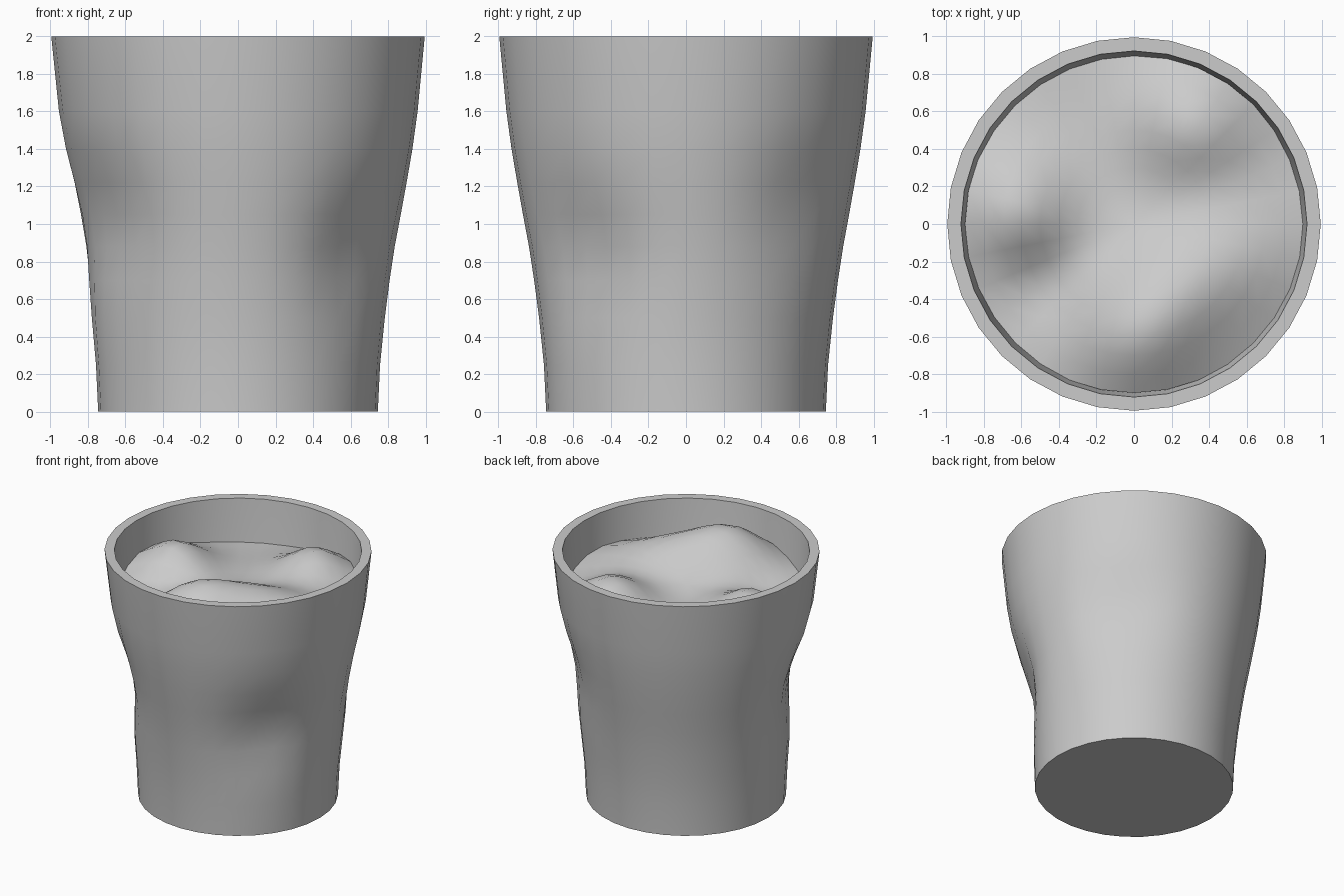
import bpy, bmesh, math

cube = bpy.data.objects.get("Cube")
if cube:
    bpy.data.objects.remove(cube, do_unlink=True)

SIDES = 32

grey = bpy.data.materials.new("plain_grey")
grey.use_nodes = True
colour = (0.6, 0.6, 0.6, 1)
grey.diffuse_color = colour
grey.node_tree.nodes["Principled BSDF"].inputs["Base Color"].default_value = colour

# Wall dents: angle in degrees, height, depth, angular spread, height spread
DENTS = [(208, 1.03, 0.1, 21, 0.25),
         (-40, 0.85, 0.09, 15, 0.24),
         (45, 1.12, 0.06, 16, 0.22)]

# Fill lumps: x, y, height, spread
LUMPS = [(0, -0.62, 0.26, 0.24), (0.3, -0.3, 0.19, 0.26),
         (0.68, -0.1, 0.1, 0.25), (0.32, 0.53, 0.24, 0.22),
         (-0.63, 0.07, 0.22, 0.21), (-0.5, -0.32, -0.06, 0.14)]


def dent_at(angle, z):
    total = 0
    for a, h, depth, spread, tall in DENTS:
        off = (math.degrees(angle) - a + 180) % 360 - 180
        total += depth * math.exp(-(off / spread) ** 2 / 2 - ((z - h) / tall) ** 2 / 2)
    return total


def fill_height(x, y):
    return 1.65 + sum(h * math.exp(-((x - a) ** 2 + (y - b) ** 2) / (2 * s * s))
                      for a, b, h, s in LUMPS)


def ring(bm, radius, height):
    """Add a ring; radius depends on angle and height on x and y."""
    verts = []
    for i in range(SIDES):
        a = 2 * math.pi * i / SIDES
        r = radius(a)
        x, y = r * math.cos(a), r * math.sin(a)
        verts.append(bm.verts.new((x, y, height(x, y))))
    return verts


def bridge(bm, low, high):
    for i in range(SIDES):
        j = (i + 1) % SIDES
        bm.faces.new((low[i], low[j], high[j], high[i]))


def finish(bm, name):
    mesh = bpy.data.meshes.new(name)
    bm.to_mesh(mesh)
    bm.free()
    mesh.materials.append(grey)
    obj = bpy.data.objects.new(name, mesh)
    bpy.context.collection.objects.link(obj)
    bpy.ops.object.select_all(action='DESELECT')
    obj.select_set(True)
    bpy.context.view_layer.objects.active = obj
    bpy.ops.object.shade_smooth_by_angle(angle=math.radians(40))


# Tapered cup: outer wall, flat rim, inner wall
OUTER = [(0, 0.745), (0.25, 0.757), (0.5, 0.783), (0.7, 0.81), (0.88, 0.838),
         (1.05, 0.87), (1.22, 0.9), (1.4, 0.93), (1.6, 0.957), (2, 0.995)]
INNER = [(2, 0.922), (1.6, 0.89), (1.4, 0.865)]
bm = bmesh.new()
rings = [ring(bm, lambda a, r=r, z=z: r - dent_at(a, z), lambda x, y, z=z: z)
         for z, r in OUTER[:-1]]
rings += [ring(bm, lambda a, r=r: r, lambda x, y, z=z: z)
          for z, r in OUTER[-1:] + INNER]
for low, high in zip(rings, rings[1:]):
    bridge(bm, low, high)
bm.faces.new(list(reversed(rings[0])))
finish(bm, "cup")

# Lumpy fill surface
bm = bmesh.new()
STEPS = 9
rings = [ring(bm, lambda a, k=k: 0.9 * k / STEPS, fill_height)
         for k in range(STEPS, 0, -1)]
for low, high in zip(rings, rings[1:]):
    bridge(bm, low, high)
middle = bm.verts.new((0, 0, fill_height(0, 0)))
for i in range(SIDES):
    bm.faces.new((rings[-1][i], rings[-1][(i + 1) % SIDES], middle))
finish(bm, "fill")
